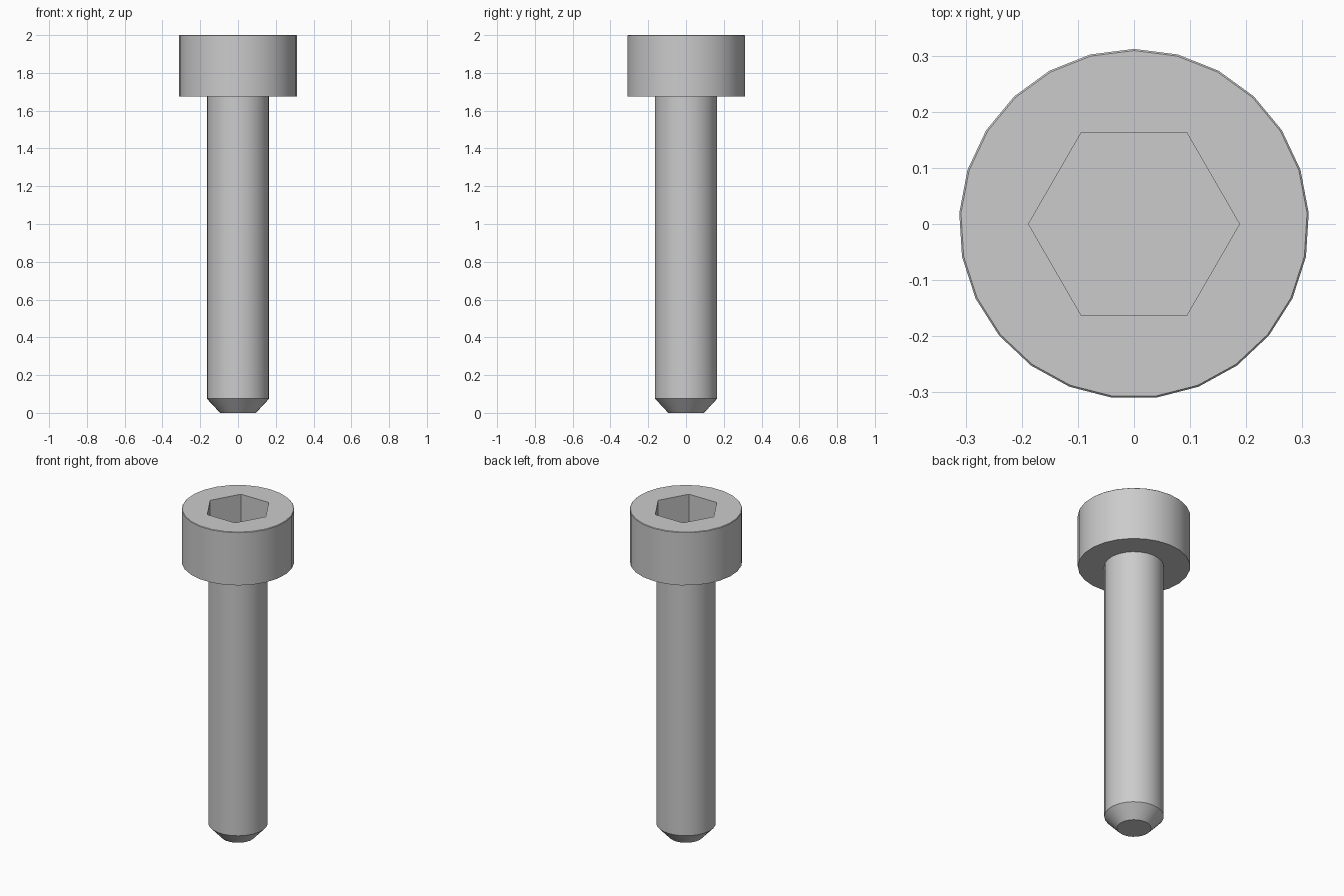
import bpy
import bmesh
import math

SIDES = 25
HEAD_R, SHAFT_R, TIP_R = 0.312, 0.165, 0.095
HEAD_Z, TOP_Z, CHAMFER_Z = 1.675, 2.0, 0.075
RIM = 0.003
SOCKET_R, SOCKET_DEPTH = 0.188, 0.2

if "Cube" in bpy.data.objects:
    bpy.data.objects.remove(bpy.data.objects["Cube"], do_unlink=True)

steel = bpy.data.materials.new("grey_steel")
steel.use_nodes = True
GREY = (0.6, 0.6, 0.6, 1.0)
steel.diffuse_color = GREY
steel.node_tree.nodes["Principled BSDF"].inputs["Base Color"].default_value = GREY


def turned_part(name, profile, sides, start):
    """Closed solid from (radius, height) rings, listed bottom to top."""
    bm = bmesh.new()
    rings = []
    for radius, z in profile:
        ring = []
        for i in range(sides):
            a = start + math.tau * i / sides
            ring.append(bm.verts.new((radius * math.cos(a), radius * math.sin(a), z)))
        rings.append(ring)
    for low, high in zip(rings, rings[1:]):
        for i in range(sides):
            j = (i + 1) % sides
            bm.faces.new((low[i], low[j], high[j], high[i]))
    bm.faces.new(rings[0][::-1])
    bm.faces.new(rings[-1])
    mesh = bpy.data.meshes.new(name)
    bm.to_mesh(mesh)
    bm.free()
    mesh.materials.append(steel)
    obj = bpy.data.objects.new(name, mesh)
    bpy.context.collection.objects.link(obj)
    return obj


# Shaft with chamfered tip and cylindrical head, turned in one piece
screw = turned_part("socket_head_screw", [
    (TIP_R, 0), (SHAFT_R, CHAMFER_Z), (SHAFT_R, HEAD_Z),
    (HEAD_R, HEAD_Z), (HEAD_R, TOP_Z - RIM), (HEAD_R - RIM, TOP_Z),
], SIDES, math.pi / 2)

# Hexagonal socket sunk into the head
cutter = turned_part("socket_cutter", [
    (SOCKET_R, TOP_Z - SOCKET_DEPTH), (SOCKET_R, TOP_Z + 0.1),
], 6, 0)
cutter.hide_render = True

cut = screw.modifiers.new("hex_socket", "BOOLEAN")
cut.operation = "DIFFERENCE"
cut.solver = "EXACT"
cut.object = cutter

bpy.ops.object.select_all(action="DESELECT")
screw.select_set(True)
bpy.context.view_layer.objects.active = screw
bpy.ops.object.modifier_apply(modifier=cut.name)
bpy.data.objects.remove(cutter, do_unlink=True)

# Smooth round walls, crisp rims and socket corners
bpy.ops.object.shade_smooth_by_angle(angle=math.radians(30))
